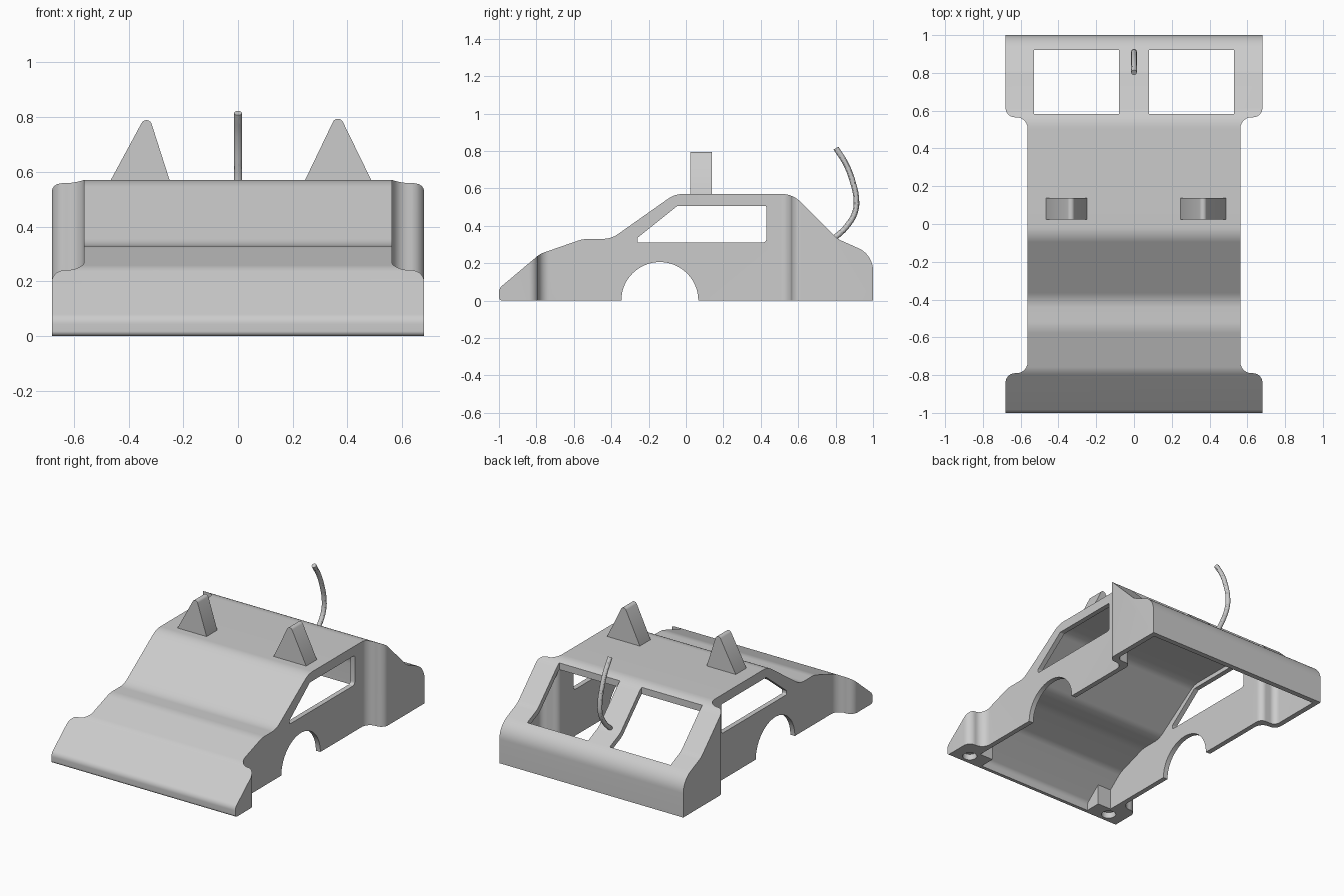
import bpy
import math
from mathutils import Vector

cube = bpy.data.objects.get("Cube")
if cube:
    bpy.data.objects.remove(cube)

paint = bpy.data.materials.new("light grey")
paint.use_nodes = True
paint.diffuse_color = (0.6, 0.6, 0.6, 1)
paint.node_tree.nodes["Principled BSDF"].inputs["Base Color"].default_value = paint.diffuse_color


def rounded(corners, steps=10):
    """Round each (u, v, radius) corner of a closed polygon."""
    out = []
    for i, (u, v, r) in enumerate(corners):
        p = Vector((u, v))
        if r == 0:
            out.append(p)
            continue
        a = (Vector(corners[i - 1][:2]) - p).normalized()
        b = (Vector(corners[(i + 1) % len(corners)][:2]) - p).normalized()
        half = a.angle(b) / 2
        centre = p + (a + b).normalized() * (r / math.sin(half))
        start = p + a * (r / math.tan(half)) - centre
        end = p + b * (r / math.tan(half)) - centre
        sweep = start.angle_signed(end)
        for k in range(steps + 1):
            t = -sweep * k / steps
            c, s = math.cos(t), math.sin(t)
            out.append(centre + Vector((start.x * c - start.y * s, start.x * s + start.y * c)))
    return out


def inset(corners, d):
    """Move an open line of corners sideways, keeping end points level."""
    pts = [Vector(c[:2]) for c in corners]
    dirs = [(b - a).normalized() for a, b in zip(pts, pts[1:])]
    norms = [Vector((e.y, -e.x)) for e in dirs]
    out = []
    for i, p in enumerate(pts):
        n1, n2 = norms[max(i - 1, 0)], norms[min(i, len(norms) - 1)]
        q = p + (n1 + n2) * (d / (1 + n1.dot(n2)))
        out.append((q.x, q.y, corners[i][2]))
    return out


def prism(name, points, axis, low, high):
    """Extrude a 2D outline along x (y, z), y (x, z) or z (x, y)."""
    def place(p, h):
        return {"x": (h, p[0], p[1]), "y": (p[0], h, p[1]), "z": (p[0], p[1], h)}[axis]
    n = len(points)
    verts = [place(p, h) for h in (low, high) for p in points]
    faces = [list(range(n)), list(range(n, 2 * n))]
    faces += [[i, (i + 1) % n, n + (i + 1) % n, n + i] for i in range(n)]
    mesh = bpy.data.meshes.new(name)
    mesh.from_pydata(verts, [], faces)
    obj = bpy.data.objects.new(name, mesh)
    bpy.context.collection.objects.link(obj)
    mesh.materials.append(paint)
    activate(obj)
    bpy.ops.object.mode_set(mode="EDIT")
    bpy.ops.mesh.select_all(action="SELECT")
    bpy.ops.mesh.normals_make_consistent(inside=False)
    bpy.ops.object.mode_set(mode="OBJECT")
    return obj


def activate(obj):
    bpy.ops.object.select_all(action="DESELECT")
    obj.select_set(True)
    bpy.context.view_layer.objects.active = obj


def combine(obj, tool, operation="DIFFERENCE"):
    mod = obj.modifiers.new("cut", "BOOLEAN")
    mod.object, mod.operation, mod.solver = tool, operation, "EXACT"
    activate(obj)
    bpy.ops.object.modifier_apply(modifier=mod.name)
    bpy.data.objects.remove(tool)


def box(x0, x1, y0, y1):
    return [(x0, y0), (x1, y0), (x1, y1), (x0, y1)]


def circle(u, v, r, n=48):
    return [(u + r * math.cos(math.tau * k / n), v + r * math.sin(math.tau * k / n)) for k in range(n)]


def both_sides(half):
    return rounded(half + [(-x, y, r) for x, y, r in reversed(half)])


# Body: side profile crossed with the plan outline
line = [(-1, 0.065, 0.045), (-0.78, 0.25, 0.12), (-0.55, 0.33, 0.18), (-0.4, 0.33, 0.14),
        (-0.06, 0.57, 0.14), (0.57, 0.57, 0.14), (0.81, 0.33, 0.12), (1, 0.245, 0.13)]
plan = [(0.68, -1.1, 0), (0.68, -0.79, 0.05), (0.563, -0.79, 0.06),
        (0.563, 0.565, 0.06), (0.68, 0.565, 0.05), (0.68, 1.1, 0)]
body = prism("body_shell", rounded([(-1, 0, 0.018)] + line + [(1, 0, 0)]), "x", -0.8, 0.8)
combine(body, prism("plan", both_sides(plan), "z", -0.2, 1), "INTERSECT")

# Hollow inside, leaving solid mounting lugs in the front corners
wall = 0.035
inner_line = inset([(-1, -0.1, 0)] + line + [(1, -0.1, 0)], wall)
inner_plan = [(0.53, -1.1, 0), (0.53, 0.6, 0.04), (0.645, 0.6, 0.04), (0.645, 1.1, 0)]
cavity = prism("cavity", rounded(inner_line), "x", -0.8, 0.8)
combine(cavity, prism("inner_plan", both_sides(inner_plan), "z", -0.2, 1), "INTERSECT")
for side in (-1, 1):
    lug = box(*sorted((side * 0.43, side * 0.7)), -1.1, -0.86)
    combine(cavity, prism("lug", lug, "z", -0.3, 0.6))
combine(body, cavity)

# Side windows and wheel arches
window = [(-0.26, 0.31, 0.01), (0.43, 0.31, 0.02), (0.43, 0.507, 0.01),
          (-0.045, 0.507, 0.01), (-0.26, 0.335, 0.01)]
combine(body, prism("side_window", rounded(window, 5), "x", -0.9, 0.9))
combine(body, prism("wheel_arch", circle(-0.14, 0, 0.206, 64), "x", -0.9, 0.9))

# Rear windows and lug holes
for side in (-1, 1):
    opening = box(*sorted((side * 0.08, side * 0.53)), 0.582, 0.92)
    combine(body, prism("rear_window", opening, "z", 0.1, 0.8))
    combine(body, prism("lug_hole", circle(side * 0.565, -0.92, 0.045, 32), "z", -0.1, 0.04))

# Roof fins
fins = []
for name, left, peak, right in (("right_fin", -0.465, -0.33, -0.25), ("left_fin", 0.245, 0.365, 0.487)):
    outline = [(left, 0.57, 0), (peak, 0.82, 0.02), (right, 0.57, 0)]
    outline = [(left, 0.55, 0)] + outline + [(right, 0.55, 0)]
    fins.append(prism(name, rounded(outline), "y", 0.025, 0.138))

# Bent antenna
curve = bpy.data.curves.new("antenna", "CURVE")
curve.dimensions = "3D"
curve.bevel_depth, curve.bevel_resolution, curve.use_fill_caps = 0.015, 4, True
path = [(0.79, 0.33), (0.862, 0.4), (0.906, 0.48), (0.91, 0.55), (0.893, 0.63), (0.855, 0.73), (0.802, 0.815)]
spline = curve.splines.new("BEZIER")
spline.bezier_points.add(len(path) - 1)
for point, (y, z) in zip(spline.bezier_points, path):
    point.co = (0, y, z)
    point.handle_left_type = point.handle_right_type = "AUTO"
antenna = bpy.data.objects.new("antenna", curve)
bpy.context.collection.objects.link(antenna)
curve.materials.append(paint)
activate(antenna)
bpy.ops.object.convert(target="MESH")

for obj in [body, bpy.context.view_layer.objects.active] + fins:
    activate(obj)
    bpy.ops.object.shade_smooth_by_angle(angle=math.radians(30))
